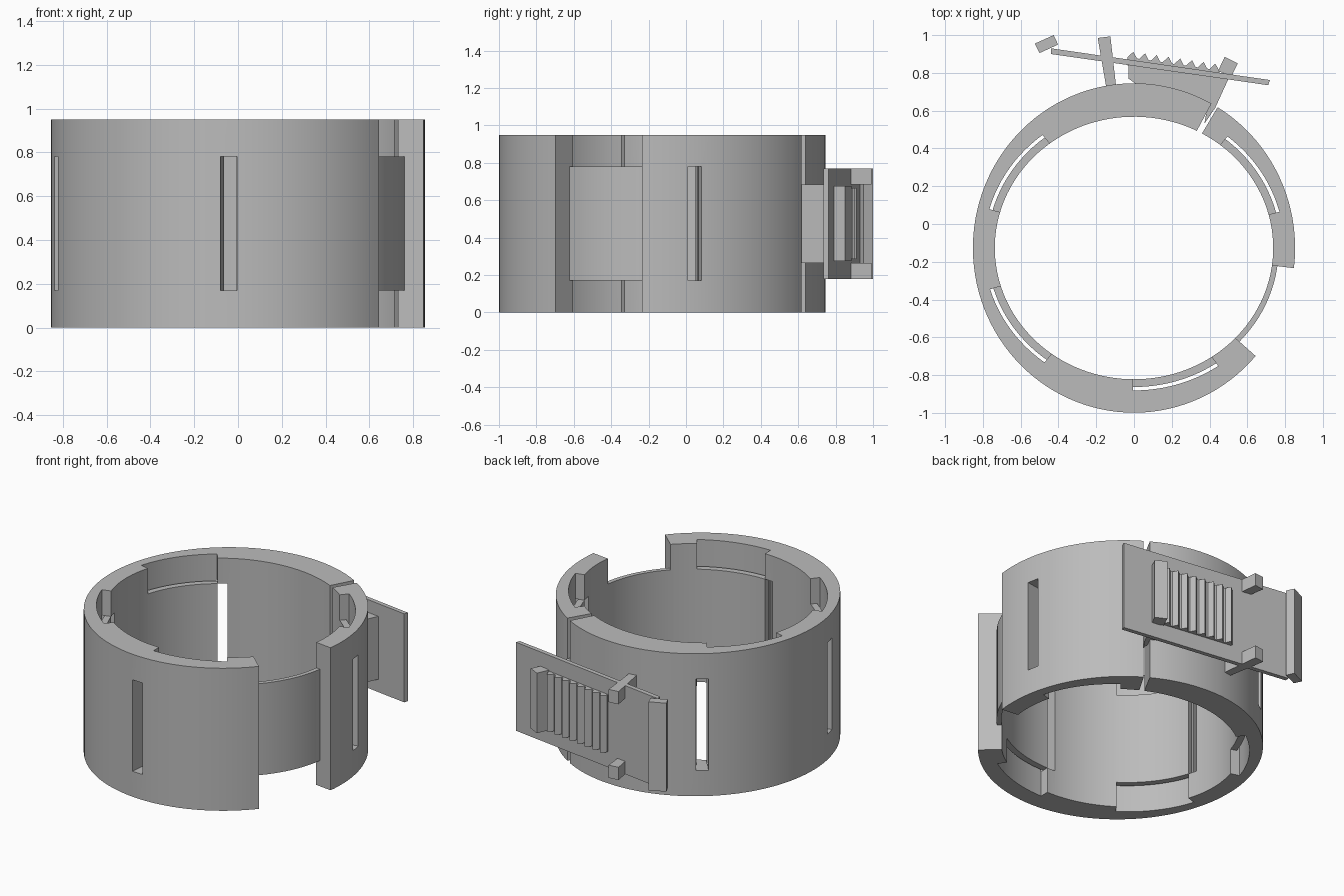
import bpy, bmesh, math

cube = bpy.data.objects.get("Cube")
if cube:
    bpy.data.objects.remove(cube, do_unlink=True)

grey = bpy.data.materials.new("plain grey")
grey.use_nodes = True
grey.diffuse_color = (0.5, 0.5, 0.5, 1)
grey.node_tree.nodes["Principled BSDF"].inputs["Base Color"].default_value = (0.5, 0.5, 0.5, 1)

CENTRE_Y = -0.127
HEIGHT = 0.95
LOW, HIGH = 0.17, 0.78
OUTER = (0.853, 0.872)


def inner(t):
    """Bore ellipse grown by t."""
    return (0.737 + t, 0.695 + t)


def on_ellipse(radii, degrees):
    a = math.radians(degrees)
    c, s = math.cos(a), math.sin(a)
    r = 1 / math.hypot(c / radii[0], s / radii[1])
    return (r * c, r * s + CENTRE_Y)


def prism(name, outline, z0, z1):
    """Solid with a flat outline in x, y, extruded along z."""
    bm = bmesh.new()
    face = bm.faces.new([bm.verts.new((x, y, z0)) for x, y in outline])
    top = bmesh.ops.extrude_face_region(bm, geom=[face])["geom"]
    bmesh.ops.translate(bm, vec=(0, 0, z1 - z0),
                        verts=[v for v in top if isinstance(v, bmesh.types.BMVert)])
    bmesh.ops.recalc_face_normals(bm, faces=bm.faces)
    mesh = bpy.data.meshes.new(name)
    bm.to_mesh(mesh)
    bm.free()
    mesh.materials.append(grey)
    obj = bpy.data.objects.new(name, mesh)
    bpy.context.collection.objects.link(obj)
    return obj


def arc(name, a0, a1, inside, outside, z0, z1):
    """Curved wall between two ellipses over an angle range."""
    n = max(2, round((a1 - a0) / 3))
    angles = [a0 + (a1 - a0) * i / n for i in range(n + 1)]
    outline = [on_ellipse(outside, a) for a in angles]
    outline += [on_ellipse(inside, a) for a in reversed(angles)]
    return prism(name, outline, z0, z1)


def select_only(obj):
    bpy.ops.object.select_all(action='DESELECT')
    obj.select_set(True)
    bpy.context.view_layer.objects.active = obj


def cut(obj, cutter):
    mod = obj.modifiers.new("cut", 'BOOLEAN')
    mod.operation = 'DIFFERENCE'
    mod.solver = 'EXACT'
    mod.object = cutter
    select_only(obj)
    bpy.ops.object.modifier_apply(modifier=mod.name)
    bpy.data.objects.remove(cutter, do_unlink=True)


# Two halves of the collar, joined by a thin flexible hinge
main_shell = arc("main_shell", 61.8, 318.4, inner(0), OUTER, 0, HEIGHT)
side_shell = arc("side_shell", -7.2, 59.3, inner(0), OUTER, 0, HEIGHT)
smooth = [main_shell, side_shell,
          arc("hinge_strip", -44, -5, inner(0), inner(0.029), LOW, HIGH)]

# Inner recesses with a spring strip in each and a window at one end
for shell, start in ((side_shell, 14), (main_shell, 129),
                     (main_shell, 196), (main_shell, 269.5)):
    cut(shell, arc("recess_cutter", start, start + 36, inner(-0.05), inner(0.059),
                   -0.1, HEIGHT + 0.1))
    cut(shell, arc("window_cutter", start - 4.8, start + 0.2, inner(-0.06), (1, 1),
                   LOW, HIGH))
    smooth.append(arc("spring_strip", start, start + 37, inner(0), inner(0.041), LOW, HIGH))

for obj in smooth:
    select_only(obj)
    bpy.ops.object.shade_smooth_by_angle(angle=math.radians(20))

# Latch plate, tilted across the split
prism("latch_plate", [(-0.44, 0.90), (0.71, 0.735), (0.72, 0.762), (-0.44, 0.93)], 0.18, 0.77)
prism("plate_head", [(-0.525, 0.955), (-0.425, 1.0), (-0.402, 0.95), (-0.50, 0.905)], 0.18, 0.77)
prism("plate_grip", [(0.48, 0.885), (0.55, 0.85), (0.515, 0.78), (0.445, 0.81)], 0.275, 0.675)

# Guide posts standing on the main shell
for z in (0.18, 0.685):
    prism("guide_post", [(-0.192, 0.985), (-0.125, 0.993), (-0.095, 0.73), (-0.148, 0.73)],
          z, z + 0.085)

# Ratchet block reaching over the split, with sawteeth on its outer side
prism("ratchet_block", [(-0.03, 0.87), (-0.03, 0.77), (0.02, 0.735), (0.3, 0.67),
                        (0.385, 0.6), (0.372, 0.53), (0.43, 0.615), (0.503, 0.775)],
      0.265, 0.685)
teeth = [(-0.035, 0.84)]
for i in range(8):
    x = -0.035 + 0.062 * i
    y = 0.883 - 0.145 * (x + 0.035)
    teeth += [(x, y), (x + 0.032, y + 0.029), (x + 0.05, y - 0.006)]
teeth.append((0.46, 0.78))
prism("ratchet_teeth", teeth, 0.285, 0.665)
